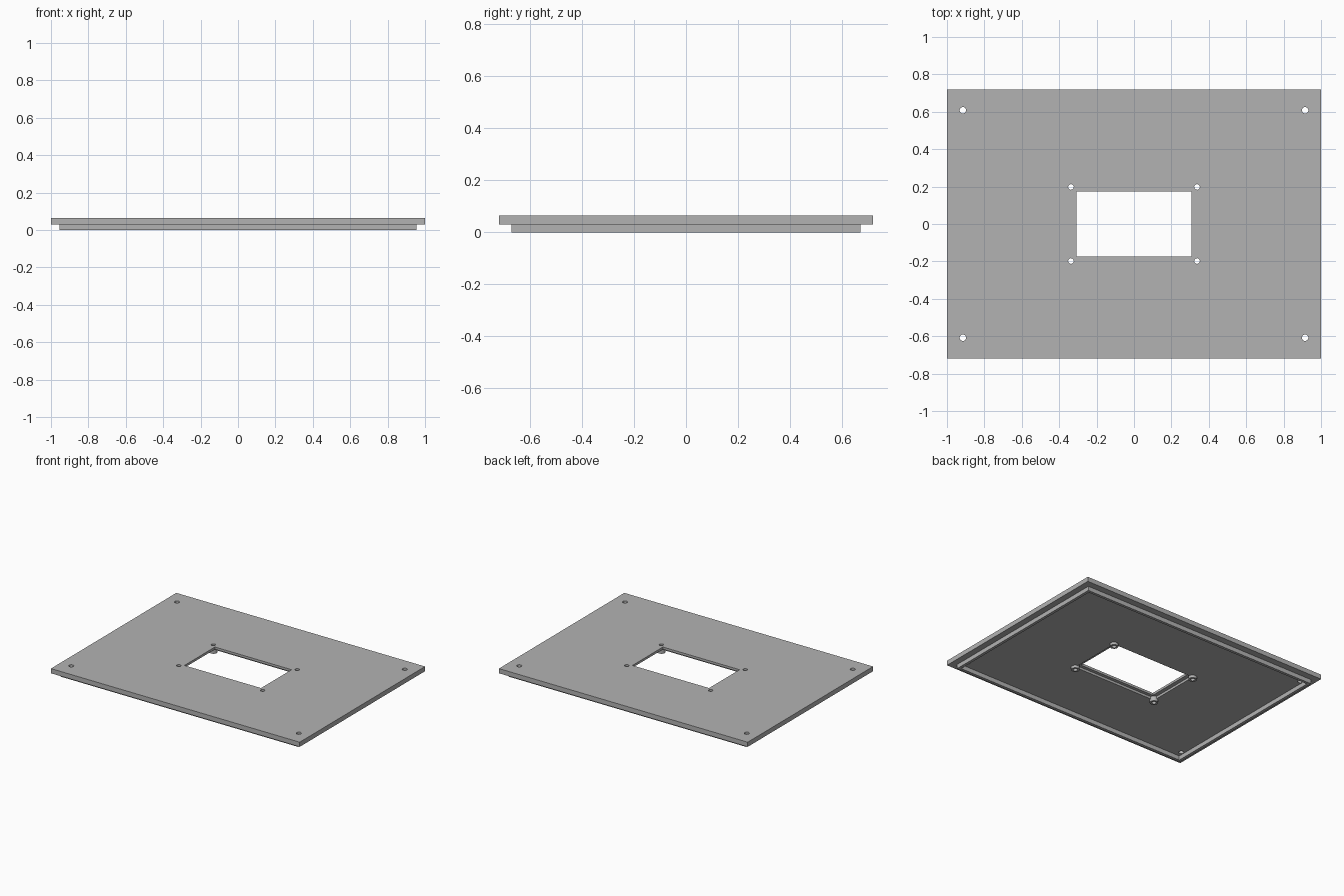
import bpy

old = bpy.data.objects.get("Cube")
if old:
    bpy.data.objects.remove(old, do_unlink=True)

grey = bpy.data.materials.new("plain grey")
grey.use_nodes = True
colour = (0.45, 0.45, 0.45, 1)
grey.diffuse_color = colour
grey.node_tree.nodes["Principled BSDF"].inputs["Base Color"].default_value = colour

TOP, UNDER, POCKET = 0.065, 0.031, 0.048
corners = [(sx, sy) for sx in (-1, 1) for sy in (-1, 1)]


def finish(name):
    ob = bpy.context.object
    ob.name = name
    ob.data.materials.append(grey)
    return ob


def box(name, half_x, half_y, z0, z1):
    bpy.ops.mesh.primitive_cube_add(size=1, location=(0, 0, (z0 + z1) / 2))
    ob = finish(name)
    ob.scale = (2 * half_x, 2 * half_y, z1 - z0)
    bpy.ops.object.transform_apply(location=True, scale=True)
    return ob


def rod(name, x, y, radius, z0, z1):
    bpy.ops.mesh.primitive_cylinder_add(vertices=32, radius=radius, depth=z1 - z0,
                                        location=(x, y, (z0 + z1) / 2))
    ob = finish(name)
    bpy.ops.object.transform_apply(location=True)
    return ob


def combine(target, tool, operation):
    mod = target.modifiers.new("cut", "BOOLEAN")
    mod.operation, mod.object, mod.solver = operation, tool, "EXACT"
    bpy.context.view_layer.objects.active = target
    bpy.ops.object.modifier_apply(modifier=mod.name)
    bpy.data.objects.remove(tool, do_unlink=True)


# Cover plate with the thinned pocket and the window
plate = box("cover_plate", 1, 0.72, UNDER, TOP)
combine(plate, box("pocket_cutter", 0.337, 0.198, -0.1, POCKET), "DIFFERENCE")
combine(plate, box("window_cutter", 0.308, 0.175, -0.1, 0.1), "DIFFERENCE")

# Locating lip around the underside
lip = box("locating_lip", 0.955, 0.672, 0, UNDER)
combine(lip, box("lip_cutter", 0.935, 0.652, -0.1, 0.1), "DIFFERENCE")

# Standoffs at the window corners, kept clear of the opening
for sx, sy in corners:
    boss = rod("standoff", sx * 0.337, sy * 0.198, 0.028, 0.012, POCKET + 0.005)
    combine(plate, boss, "UNION")

# Screw holes
for sx, sy in corners:
    for x, y, r in ((0.915, 0.608, 0.017), (0.337, 0.198, 0.015)):
        combine(plate, rod("hole_cutter", sx * x, sy * y, r, -0.1, 0.1), "DIFFERENCE")

for ob in (plate, lip):
    bpy.ops.object.select_all(action="DESELECT")
    ob.select_set(True)
    bpy.context.view_layer.objects.active = ob
    bpy.ops.object.shade_smooth_by_angle()
